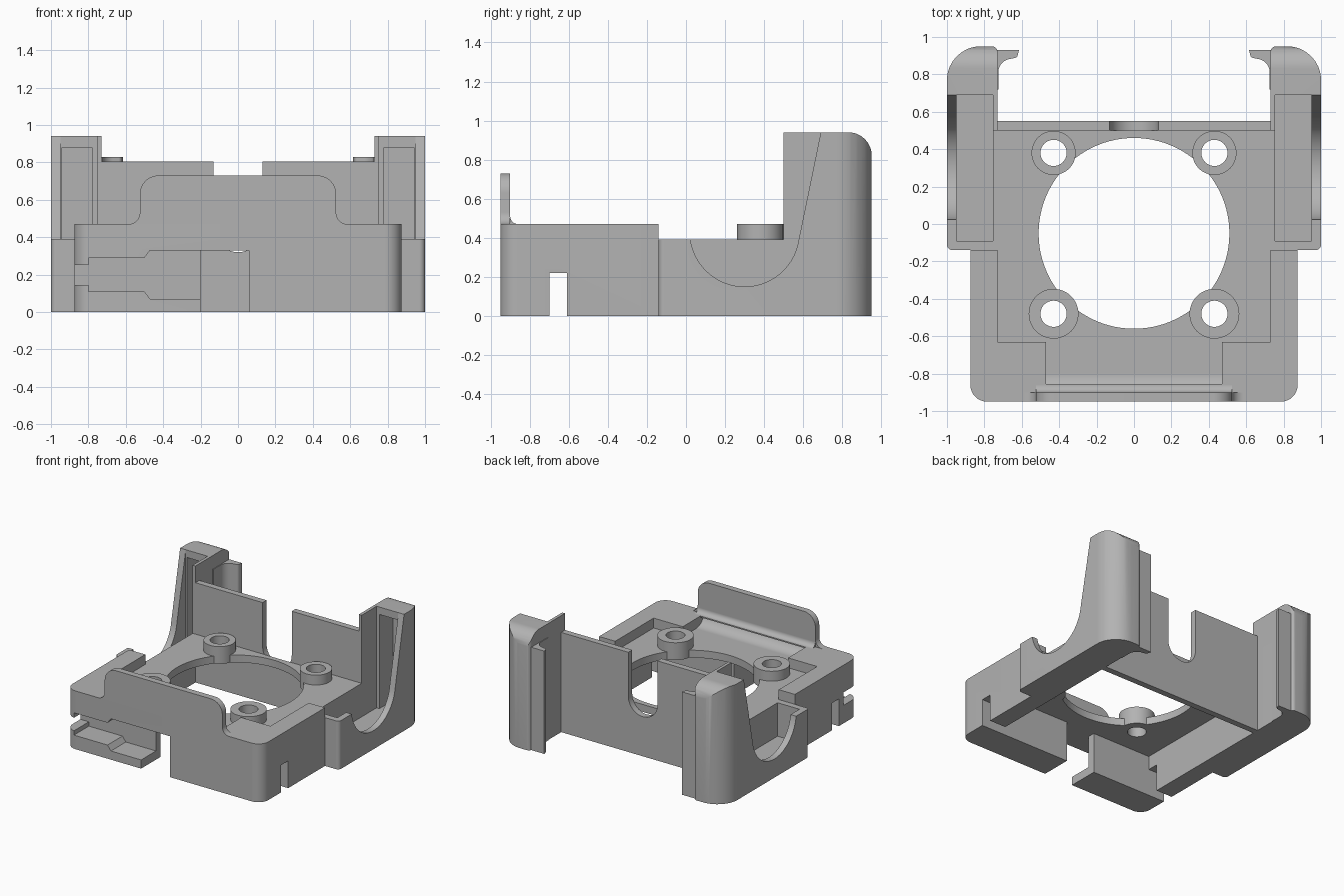
import bpy, bmesh, math
from mathutils import Vector

if "Cube" in bpy.data.objects:
    bpy.data.objects.remove(bpy.data.objects["Cube"], do_unlink=True)

grey = bpy.data.materials.new("plain_grey")
grey.use_nodes = True
grey.diffuse_color = (0.45, 0.45, 0.45, 1)
grey.node_tree.nodes["Principled BSDF"].inputs["Base Color"].default_value = (0.45, 0.45, 0.45, 1)


def rounded(points, steps=10):
    """Outline from (u, v) or (u, v, radius) corners."""
    out = []
    for i, corner in enumerate(points):
        p = Vector(corner[:2])
        if len(corner) == 2:
            out.append(p)
            continue
        r = corner[2]
        a = (Vector(points[i - 1][:2]) - p).normalized()
        b = (Vector(points[(i + 1) % len(points)][:2]) - p).normalized()
        half = a.angle(b) / 2
        c = p + (a + b).normalized() * r / math.sin(half)
        s, e = p + a * r / math.tan(half) - c, p + b * r / math.tan(half) - c
        out += [c + s.lerp(e, k / steps).normalized() * r for k in range(steps + 1)]
    return out


def prism(name, axis, outline, low, high, side=1):
    """Extrude an outline along an axis; side -1 mirrors it in x."""
    place = {"x": lambda u, v, w: (w, u, v), "y": lambda u, v, w: (u, w, v),
             "z": lambda u, v, w: (u, v, w)}[axis]
    bm = bmesh.new()
    rings = []
    for w in (low, high):
        rings.append([bm.verts.new(place(p[0], p[1], w)) for p in outline])
    for v in bm.verts:
        v.co.x *= side
    bm.faces.new(rings[0])
    bm.faces.new(rings[1])
    n = len(outline)
    for i in range(n):
        j = (i + 1) % n
        bm.faces.new((rings[0][i], rings[0][j], rings[1][j], rings[1][i]))
    bmesh.ops.recalc_face_normals(bm, faces=bm.faces)
    mesh = bpy.data.meshes.new(name)
    bm.to_mesh(mesh)
    bm.free()
    mesh.materials.append(grey)
    obj = bpy.data.objects.new(name, mesh)
    bpy.context.collection.objects.link(obj)
    return obj


def box(name, x, y, z, side=1):
    return prism(name, "z", [(x[0], y[0]), (x[1], y[0]), (x[1], y[1]), (x[0], y[1])], *z, side)


def circle(x, y, r, n=48):
    return [(x + r * math.cos(math.tau * i / n), y + r * math.sin(math.tau * i / n)) for i in range(n)]


def carve(obj, cutter, operation="DIFFERENCE"):
    bpy.ops.object.select_all(action="DESELECT")
    bpy.context.view_layer.objects.active = obj
    obj.select_set(True)
    mod = obj.modifiers.new("carve", "BOOLEAN")
    mod.operation, mod.solver, mod.object = operation, "EXACT", cutter
    bpy.ops.object.modifier_apply(modifier=mod.name)
    bpy.data.objects.remove(cutter, do_unlink=True)


def mirrored(half):
    """Close a right-hand outline with its mirror image."""
    return half + [(-p[0],) + tuple(p[1:]) for p in reversed(half)]


parts = []

# Main frame: front block, side arms and thin fan plate
frame = prism("frame", "z", rounded(mirrored(
    [(0.875, -0.95, 0.09), (0.875, -0.14), (1, -0.14, 0.03), (1, 0.5)])), 0, 0.39)
parts.append(frame)
carve(frame, box("cavity", (-0.73, 0.73), (-0.7, 0.6), (-0.1, 0.33)))
carve(frame, box("side_slots", (-1.1, 1.1), (-0.7, -0.61), (-0.1, 0.22)))
carve(frame, prism("fan_opening", "z", circle(0, -0.05, 0.51, 96), 0.2, 0.6))

# Front cable opening and stepped plug channel
carve(frame, box("cable_opening", (-0.2, 0.06), (-1.1, -0.65), (-0.1, 0.33)))
carve(frame, prism("plug_channel", "y", [
    (-0.15, 0.07), (-0.15, 0.33), (-0.47, 0.33), (-0.5, 0.29), (-0.8, 0.29), (-0.8, 0.25),
    (-0.95, 0.25), (-0.95, 0.145), (-0.8, 0.145), (-0.8, 0.11), (-0.5, 0.11), (-0.47, 0.07)],
    -1.1, -0.76))

# Raised rim around the plate
parts.append(prism("rim", "z", rounded(mirrored(
    [(0.47, -0.9), (0.47, -0.63), (0.73, -0.63), (0.73, -0.14), (0.875, -0.14),
     (0.875, -0.95, 0.09)])), 0.39, 0.47))

# Front wall with flared foot, and fillets behind it
parts.append(prism("front_wall", "y", rounded(mirrored(
    [(0.7, 0.42), (0.7, 0.47), (0.525, 0.47, 0.06), (0.525, 0.73, 0.1)])), -0.95, -0.9))


def fillet(name, z, r, x):
    profile = [(-0.93, z - 0.01), (-0.895 + r, z - 0.01), (-0.895 + r, z),
               (-0.9, z, r), (-0.9, z + r + 0.005), (-0.93, z + r + 0.005)]
    parts.append(prism(name, "x", rounded(profile), -x, x))


fillet("trough_fillet", 0.39, 0.1, 0.47)
fillet("wall_fillet", 0.47, 0.04, 0.525)

# Back wall with a round-bottomed notch
parts.append(prism("back_wall", "y", rounded(mirrored(
    [(0.13, 0.32, 0.129), (0.13, 0.805), (0.73, 0.805), (0.73, 0)])), 0.5, 0.55))

for side, label in ((1, "left"), (-1, "right")):
    # Screw bosses
    for y, r, end in ((-0.48, 0.133, "front"), (0.38, 0.118, "back")):
        boss = prism(f"{end}_{label}_boss", "z", circle(0.43, y, r), 0.33, 0.47, side)
        carve(boss, prism("screw_hole", "z", circle(0.43, y, 0.07), 0, 1, side))
        carve(frame, prism("screw_hole", "z", circle(0.43, y, 0.07), 0.2, 1, side))
        parts.append(boss)

    # Rounded corner tower
    tower = prism(f"{label}_tower", "z", rounded(
        [(0.73, 0.5), (1, 0.5), (1, 0.95, 0.18), (0.73, 0.95, 0.03)]), 0, 1.1, side)
    carve(tower, prism("tower_profile", "x", rounded(
        [(0.4, -0.1), (0.951, -0.1), (0.951, 0.94, 0.12), (0.4, 0.94)]), 0.5, 1.2, side),
        "INTERSECT")
    carve(tower, box("tower_hollow", (0.78, 0.94), (0.6, 0.86), (0.12, 0.88), side))
    parts.append(tower)

    # Pocket and curved side opening shared by arm and tower
    arc = [(0.3 + 0.28 * math.cos(t), 0.43 + 0.28 * math.sin(t))
           for t in (math.radians(180 + 172 * i / 28) for i in range(29))]
    for obj in (frame, tower):
        carve(obj, box("pocket", (0.755, 0.95), (-0.09, 0.69), (0.12, 1.2), side))
        carve(obj, prism("side_opening", "x", arc + [(0.69, 0.94), (0.71, 1.05), (0.02, 1.05)],
                         0.9, 1.2, side))

    # Inward clip on the tower
    parts.append(prism(f"{label}_clip", "z", rounded(
        [(0.75, 0.72), (0.725, 0.72), (0.725, 0.87, 0.07), (0.625, 0.89, 0.02),
         (0.615, 0.93), (0.75, 0.93)]), 0, 0.83, side))

# Smooth the curved faces, keep edges sharp
bpy.ops.object.select_all(action="DESELECT")
for obj in parts:
    obj.select_set(True)
bpy.context.view_layer.objects.active = frame
bpy.ops.object.shade_smooth_by_angle(angle=math.radians(30))
